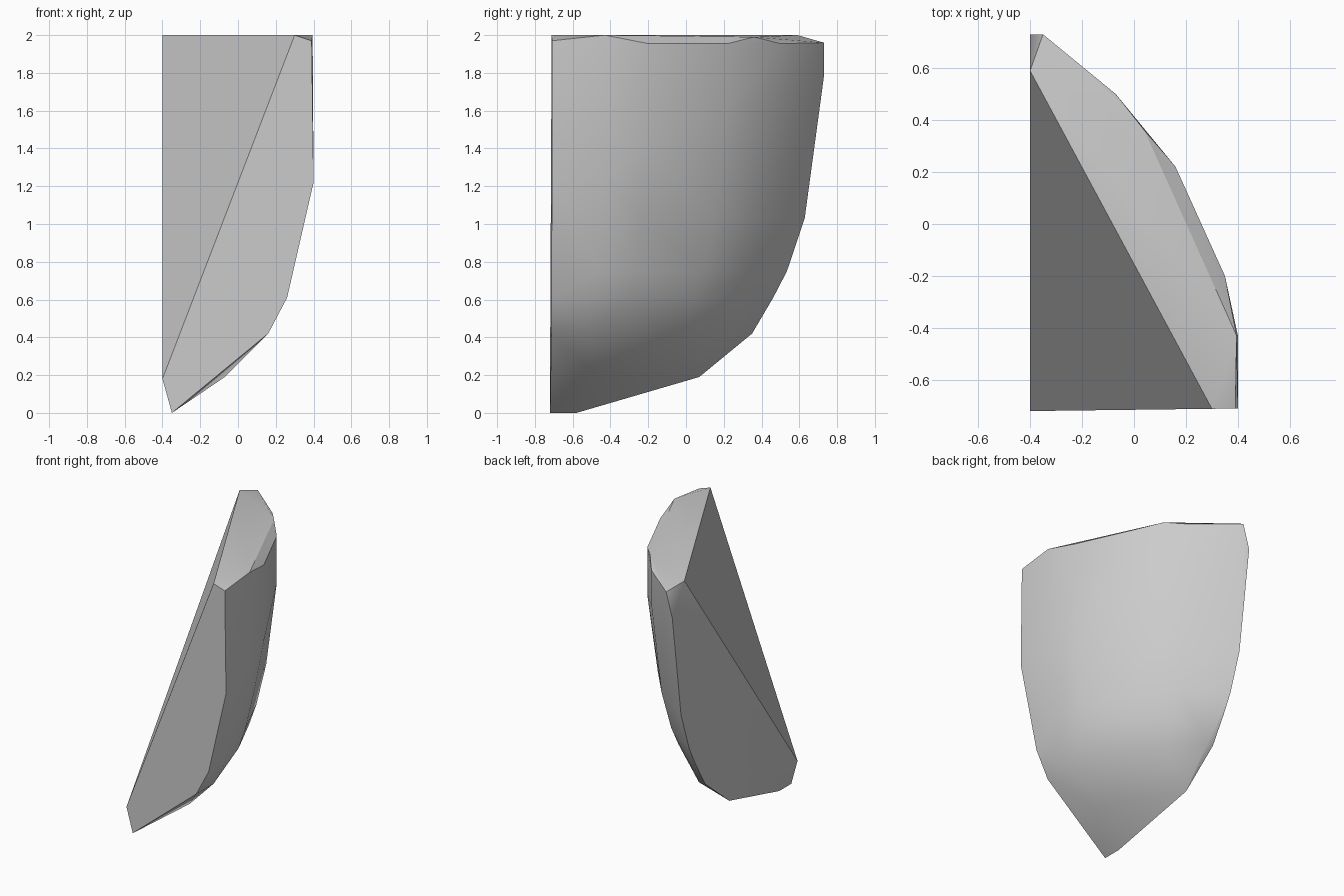
import bpy
import bmesh
import math

cube = bpy.data.objects.get("Cube")
if cube:
    bpy.data.objects.remove(cube, do_unlink=True)

stone = bpy.data.materials.new("stone grey")
stone.use_nodes = True
GREY = (0.6, 0.6, 0.6, 1)
stone.diffuse_color = GREY
stone.node_tree.nodes["Principled BSDF"].inputs["Base Color"].default_value = GREY

LEFT, FRONT = -0.4, -0.72


def on_front(x, z):
    """Point on the slightly skewed front cut."""
    return (x, FRONT + 0.0125 * (x - LEFT), z)


# Curved outer wall: offsets of the rim from the inner corner, and the
# height at which each rim column starts to curve inwards
arc = [(0, 1.45, 1.78), (0.33, 1.22, 1.7), (0.56, 0.94, 1.61),
       (0.75, 0.52, 1.4), (0.8, 0.29, 1.25)]
points = [(LEFT + dx, FRONT + dy, z) for dx, dy, z in arc]

# Shrinking rings below the rim: height and scale
for z, s in [(1.03, 0.93), (0.75, 0.865), (0.61, 0.815)]:
    points += [(LEFT + dx * s, FRONT + dy * s, z) for dx, dy, _ in arc]

# Chipped upper rim
points += [(LEFT, 0.59, 2), (-0.35, 0.73, 1.96), (-0.07, 0.5, 1.955),
           (0.04, 0.36, 1.99), (0.16, 0.22, 1.955), (0.35, -0.2, 1.955),
           (0.395, -0.43, 2)]

# Flat front cut
points += [on_front(x, z) for x, z in
           [(LEFT, 0.18), (-0.35, 0), (0.16, 0.42), (0.26, 0.61),
            (0.4, 1.22), (0.39, 1.97), (0.3, 2)]]

# Pointed underside
points += [(-0.35, -0.58, 0), (LEFT, 0.07, 0.19), (-0.07, -0.46, 0.19),
           (LEFT, 0.35, 0.42), (-0.35, 0.35, 0.42), (-0.16, 0.16, 0.42),
           (0, -0.04, 0.42), (0.16, -0.51, 0.42)]

# Wrap the points into one convex shard
bm = bmesh.new()
for p in points:
    bm.verts.new(p)
hull = bmesh.ops.convex_hull(bm, input=bm.verts[:])
loose = [v for v in bm.verts if not v.link_faces]
bmesh.ops.delete(bm, geom=loose, context='VERTS')
bmesh.ops.dissolve_limit(bm, angle_limit=math.radians(1),
                         verts=bm.verts[:], edges=bm.edges[:])
bmesh.ops.recalc_face_normals(bm, faces=bm.faces[:])

mesh = bpy.data.meshes.new("stone_shard")
bm.to_mesh(mesh)
bm.free()
mesh.materials.append(stone)
shard = bpy.data.objects.new("stone_shard", mesh)
bpy.context.collection.objects.link(shard)

# Smooth outer wall, crisp cuts
bpy.ops.object.select_all(action='DESELECT')
shard.select_set(True)
bpy.context.view_layer.objects.active = shard
bpy.ops.object.shade_smooth_by_angle(angle=math.radians(30))
